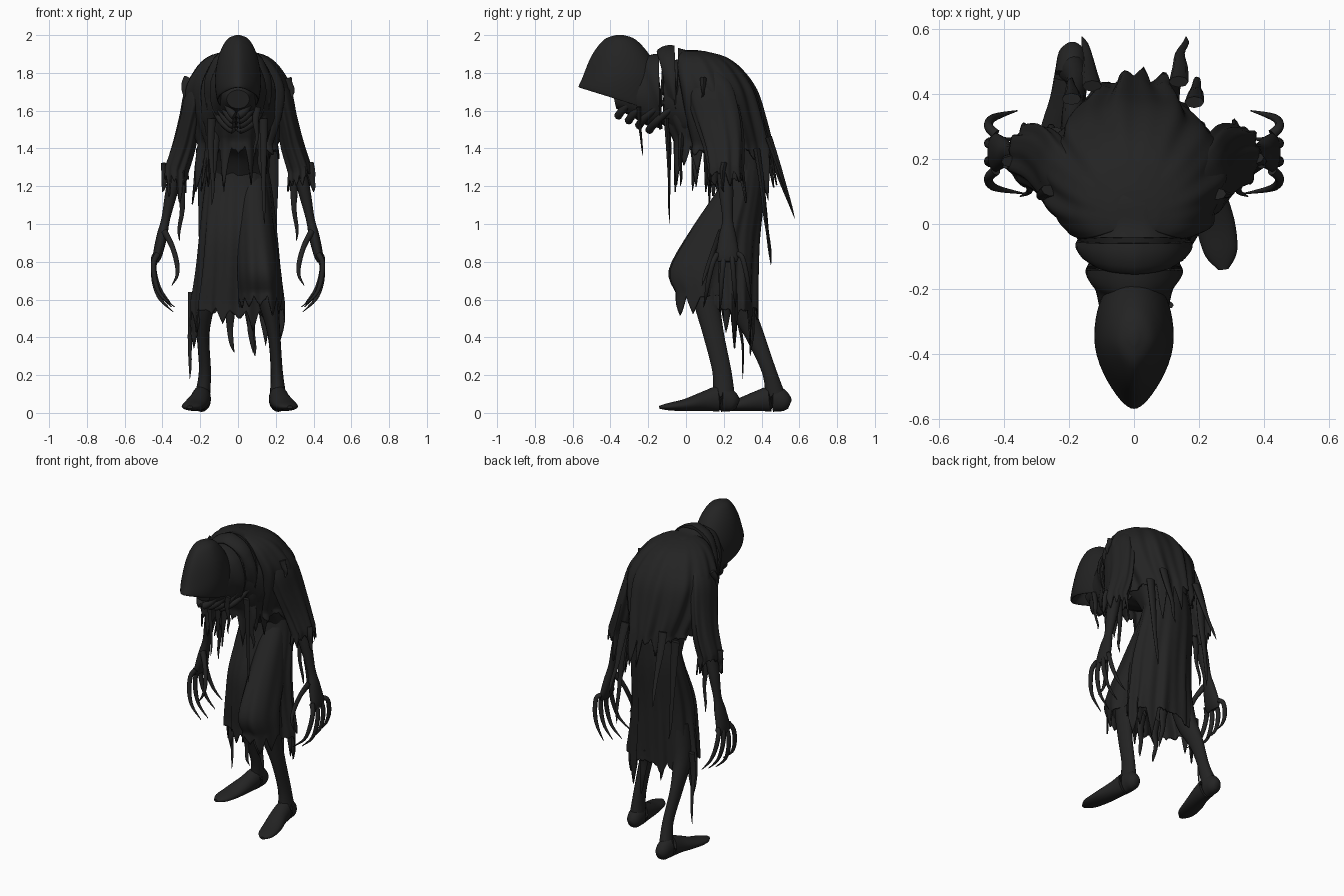
import bpy, bmesh, math, random
from mathutils import Vector

random.seed(4)
cube = bpy.data.objects.get("Cube")
if cube:
    bpy.data.objects.remove(cube)

# One charcoal colour for cloth and skin
charcoal = bpy.data.materials.new("charcoal")
charcoal.use_nodes = True
charcoal.diffuse_color = (0.017, 0.017, 0.017, 1)
bsdf = charcoal.node_tree.nodes["Principled BSDF"]
bsdf.inputs["Base Color"].default_value = charcoal.diffuse_color
bsdf.inputs["Roughness"].default_value = 0.9


def smooth_rows(rows, steps):
    """Catmull-Rom interpolation between rows of numbers."""
    out = []
    for i in range(len(rows) - 1):
        p = [rows[max(0, min(len(rows) - 1, i + k))] for k in (-1, 0, 1, 2)]
        for s in range(steps):
            t = s / steps
            out.append([0.5 * (2 * b + (c - a) * t + (2 * a - 5 * b + 4 * c - d) * t * t
                               + (3 * b - a - 3 * c + d) * t ** 3) for a, b, c, d in zip(*p)])
    return out + [list(rows[-1])]


def loft(name, rows, n=24, level=False, arc=None, rag=None, tooth=6, fold=0.0,
         waves=9, pinch=0.0, cap=True, steps=4, shell=False, flare=0.0):
    """Skin elliptical rings: x, y, z, half width, half depth, (tilt)."""
    rows = smooth_rows([tuple(r) + (0,) * (6 - len(r)) for r in rows], steps)
    centres = [Vector(r[:3]) for r in rows]
    a0, a1 = arc or (0, 360)
    cols = n + 1 if arc else n
    angles = [math.radians(a0 + (a1 - a0) * j / n) for j in range(cols)]
    rings = []
    for i, r in enumerate(rows):
        side, deep = Vector((1, 0, 0)), Vector((0, r[4], r[5]))
        if not level:
            t = (centres[min(i + 1, len(rows) - 1)] - centres[max(i - 1, 0)]).normalized()
            side = (side - t * side.dot(t)).normalized()
            deep = t.cross(side) * r[4]
            if deep.y < 0:
                deep = -deep
        f = fold * i / len(rows)
        ring = []
        for a in angles:
            w = 1 + f * (math.sin(waves * a + i * 0.12) + 0.6 * math.sin((waves * 2 - 3) * a))
            squeeze = 1 - pinch * max(0, -math.sin(a)) ** 2
            ring.append(centres[i] + (side * r[3] * math.cos(a) * squeeze + deep * math.sin(a)) * w)
        rings.append(ring)
    # Torn hem: tapering teeth hanging from the last ring
    if rag:
        lo, hi = rag
        peaks = [random.random() ** 2 for _ in range(n // tooth + 2)]
        drop = []
        for j in range(cols):
            f = (j % tooth) / tooth
            drop.append(lo + (hi - lo) * peaks[j // tooth] * (1 - abs(2 * f - 1)) + random.uniform(0, lo))
        base = rings[-1]
        for s in (0.25, 0.5, 0.75, 1):
            rings.append([v + (v - centres[-1]) * flare * drop[j] * s - Vector((0, 0, drop[j] * s))
                          for j, v in enumerate(base)])
    bm = bmesh.new()
    grid = [[bm.verts.new(v) for v in ring] for ring in rings]
    for up, low in zip(grid, grid[1:]):
        for j in range(n):
            k = (j + 1) % cols
            bm.faces.new((up[j], up[k], low[k], low[j]))
    if cap:
        bm.faces.new(grid[0])
        if not rag and not shell:
            bm.faces.new(grid[-1])
    bmesh.ops.recalc_face_normals(bm, faces=bm.faces)
    mesh = bpy.data.meshes.new(name)
    bm.to_mesh(mesh)
    bm.free()
    mesh.materials.append(charcoal)
    ob = bpy.data.objects.new(name, mesh)
    bpy.context.collection.objects.link(ob)
    bpy.ops.object.select_all(action='DESELECT')
    ob.select_set(True)
    bpy.context.view_layer.objects.active = ob
    bpy.ops.object.shade_smooth_by_angle(angle=math.radians(50))
    if rag or shell:
        mod = ob.modifiers.new("cloth_thickness", 'SOLIDIFY')
        mod.thickness = 0.008
    return ob


def strip(name, a, b, width):
    """Hanging tatter that narrows to a point."""
    a, b = Vector(a), Vector(b)
    rows = []
    for f, w in ((0, 1), (0.3, 0.8), (0.6, 0.5), (0.85, 0.35), (1, 0.05)):
        p = a.lerp(b, f) + Vector((random.uniform(-1, 1), random.uniform(-1, 1), 0)) * 0.008 * (f < 1)
        rows.append((*p, width * w, width * w * 0.6))
    loft(name, rows, n=8, steps=3)


# Hunched torso and neck cowl
loft("torso", [(0, -.1, 1.70, .14, .17), (0, .05, 1.66, .22, .23), (0, .17, 1.56, .2, .21),
               (0, .26, 1.43, .17, .16), (0, .31, 1.27, .16, .11)], n=40, fold=.03)
loft("neck_cowl", [(0, -.38, 1.66, .06, .05), (0, -.28, 1.68, .10, .13), (0, -.2, 1.69, .12, .18),
                   (0, -.15, 1.70, .15, .2), (0, -.11, 1.70, .14, .2), (0, -.07, 1.71, .18, .235),
                   (0, -.03, 1.71, .17, .215), (0, .02, 1.70, .21, .225), (0, .08, 1.68, .2, .22)],
     n=40, steps=5, fold=.015)

# Pointed hood with a hollow face opening
loft("hood", [(0, -.35, 2.0, .012, .02), (0, -.35, 1.975, .06, .085), (0, -.345, 1.89, .102, .155),
              (0, -.345, 1.77, .122, .205), (0, -.36, 1.665, .112, .208, -.06),
              (0, -.35, 1.675, .095, .185, -.055), (0, -.33, 1.74, .08, .14, -.03),
              (0, -.32, 1.84, .05, .08)], n=48, level=True, pinch=.35, steps=5)

# Draped folds under the chin
for k in range(4):
    w, y, z = .085 + .02 * k, -.34 + .055 * k, 1.60 - .025 * k
    loft("chin_fold", [(-w, y + .14, z + .12, .012, .012), (-w * .6, y + .02, z + .02, .02, .02),
                       (-.01, y - .02, z - .03, .022, .022), (w * .6, y + .02, z + .02, .02, .02),
                       (w, y + .14, z + .12, .012, .012)], n=10, steps=5)

# Cape over back and shoulders, ragged vest beneath
loft("cape", [(0, .03, 1.915, .07, .07), (0, .06, 1.885, .16, .15), (0, .09, 1.82, .225, .205),
              (0, .13, 1.71, .275, .24), (0, .165, 1.56, .255, .25), (0, .2, 1.42, .205, .25)],
     n=108, level=True, arc=(-42, 222), rag=(.02, .34), fold=.05, waves=11, flare=.7)
loft("vest", [(0, .03, 1.68, .18, .15), (0, .05, 1.56, .185, .17), (0, .09, 1.44, .165, .155)],
     n=84, level=True, rag=(.02, .26), fold=.06, cap=False)

# Tattered skirt with the forward knee pushing it out
loft("skirt", [(0, .31, 1.38, .14, .11), (0, .3, 1.2, .175, .12), (0, .24, .95, .2, .155),
               (0, .23, .75, .215, .155), (0, .235, .58, .235, .145)],
     n=108, level=True, rag=(.02, .27), fold=.06, waves=10, cap=False)
loft("knee_drape", [(.08, .27, 1.24, .07, .06), (.095, .17, .97, .095, .145),
                    (.11, .075, .76, .11, .165), (.12, .075, .64, .11, .13)],
     n=60, level=True, rag=(.015, .13), fold=.07, waves=6)


# Thin legs and long flat feet, the left one stepping forward
def leg(name, s, dx, dy, shin):
    loft(name + "_leg", shin, n=16)
    loft(name + "_foot", [(s * (x + dx), y + dy, z, w, d) for x, y, z, w, d in (
        (.21, .275, .045, .02, .025), (.21, .25, .055, .042, .05), (.213, .19, .075, .05, .07),
        (.225, .1, .062, .055, .053), (.25, 0, .042, .06, .033), (.268, -.09, .033, .05, .02),
        (.275, -.14, .03, .015, .008))], n=20)


leg("left", 1, 0, 0, [(.13, .1, .8, .07, .08), (.16, .11, .6, .055, .07), (.19, .145, .42, .034, .055),
                      (.205, .19, .22, .032, .05), (.212, .2, .08, .045, .06)])
leg("right", -1, -.02, .275, [(-.13, .26, .8, .07, .08), (-.17, .28, .6, .055, .07),
                              (-.185, .36, .42, .034, .05), (-.175, .44, .22, .032, .038),
                              (-.19, .475, .08, .042, .055)])

# Arms, sleeves and clawed hands
for s, label in ((1, "left"), (-1, "right")):
    def sided(rows):
        return [(s * r[0],) + tuple(r[1:]) for r in rows]

    loft(label + "_sleeve", sided([(.16, .1, 1.8, .05, .08), (.22, .13, 1.7, .06, .12),
                                   (.255, .17, 1.56, .055, .12), (.285, .2, 1.42, .06, .105),
                                   (.325, .21, 1.29, .062, .09)]),
         n=60, rag=(.02, .2), tooth=5, fold=.08, waves=7, flare=1)
    loft(label + "_forearm", sided([(.29, .19, 1.42, .035, .04), (.345, .21, 1.2, .034, .04),
                                    (.382, .22, 1.03, .023, .028), (.402, .22, .94, .028, .045),
                                    (.425, .22, .84, .025, .06), (.435, .22, .8, .015, .05)]), n=16)
    for k in range(4):
        y, out = .165 + .037 * k, .03 * (k - 1.5)
        lift = .025 * abs(k - 1)
        loft(label + "_finger", sided([(.425, y, .84, .016, .016), (.447, y + out * .5, .77 + lift, .014, .014),
                                       (.44, y + out, .68 + lift, .013, .013),
                                       (.41, y + out * 1.3, .6 + lift, .009, .009),
                                       (.335 + .008 * k, y + out * 1.6, .535 + lift, .002, .002)]), n=10)
    loft(label + "_thumb", sided([(.39, .19, .96, .018, .022), (.35, .155, .885, .014, .014),
                                  (.325, .125, .8, .013, .013), (.322, .1, .73, .009, .009),
                                  (.35, .085, .675, .002, .002)]), n=10)
    # Long tatters on sleeves, back and chest
    strip("sleeve_tatter", (s * .29, .2, 1.33), (s * .31, .24, .91), .026)
    strip("sleeve_tatter", (s * .37, .2, 1.32), (s * .4, .2, 1.17), .03)
    strip("shoulder_tatter", (s * .26, .1, 1.77), (s * .29, .08, 1.67), .03)
    strip("back_tatter", (s * .13, .43, 1.46), (s * .16, .575, 1.03), .03)
    strip("back_tatter", (s * .19, .38, 1.4), (s * .19, .45, .78), .03)
    strip("chest_tatter", (s * .14, -.1, 1.56), (s * .14, -.085, 1.0 + .1 * (s < 0)), .022)
    strip("chest_tatter", (s * .12, -.02, 1.5), (s * .13, -.03, 1.2), .03)
    strip("skirt_tatter", (s * .06, .14, .62), (s * .05 + .03, .15, .32), .032)

# Single long tatters at hood and hem
strip("hood_tatter", (.1, -.25, 1.62), (.09, -.228, 1.36), .02)
strip("hem_tatter", (-.235, .28, .64), (-.255, .3, .18), .022)
strip("hem_tatter", (.05, .36, .62), (.09, .34, .3), .035)
